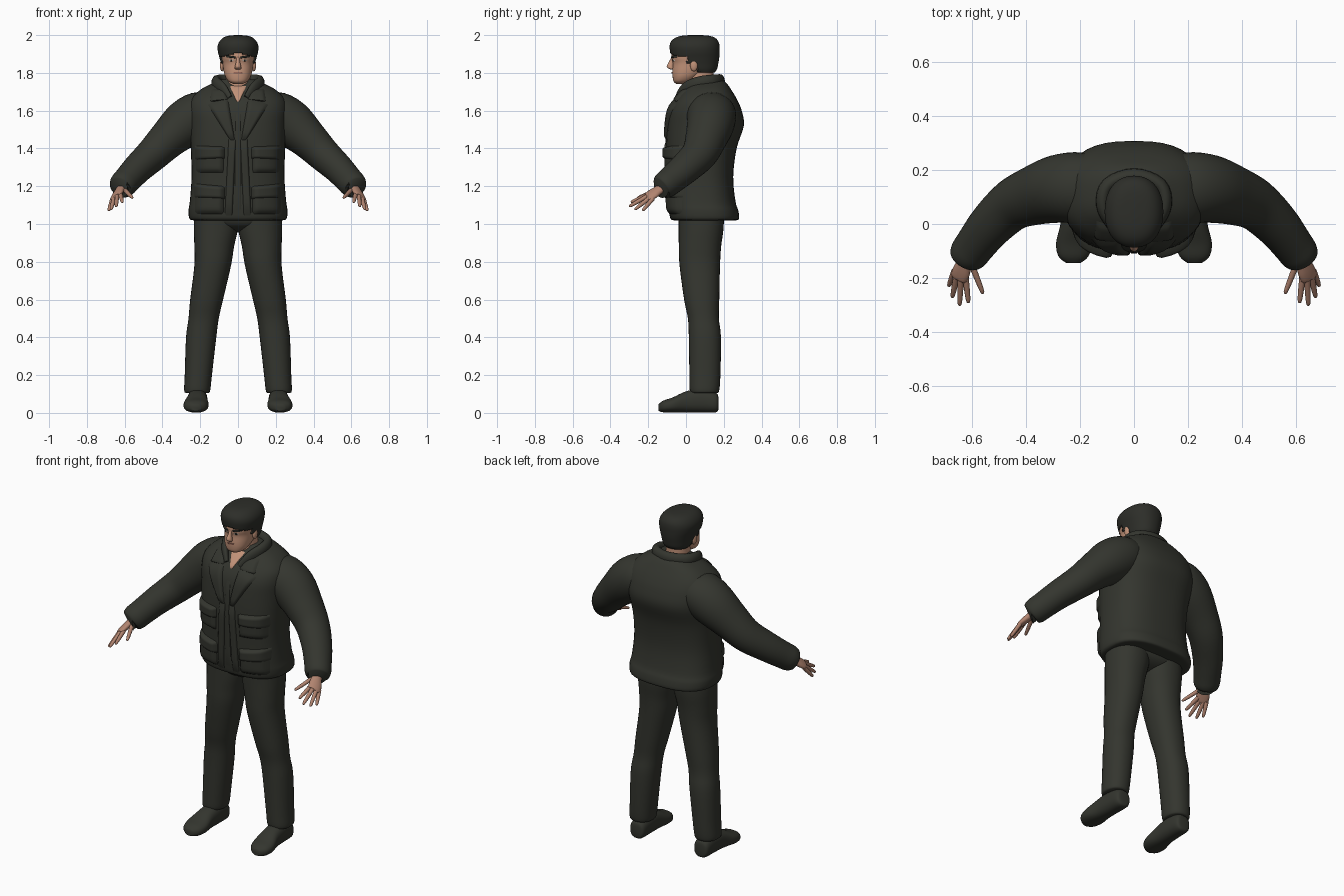
import bpy, bmesh, math
from mathutils import Vector
from mathutils.bvhtree import BVHTree

if "Cube" in bpy.data.objects:
    bpy.data.objects.remove(bpy.data.objects["Cube"])


def material(name, r, g, b):
    m = bpy.data.materials.new(name)
    m.use_nodes = True
    m.diffuse_color = (r, g, b, 1)
    bsdf = m.node_tree.nodes["Principled BSDF"]
    bsdf.inputs["Base Color"].default_value = (r, g, b, 1)
    bsdf.inputs["Roughness"].default_value = 0.8
    return m


CLOTH = material("dark olive cloth", .034, .036, .028)
HAIR = material("black hair", .026, .027, .022)
SKIN = material("skin", .54, .29, .19)
HAND = material("hand skin", .44, .23, .16)
LIP = material("lips", .32, .14, .1)
WHITE = material("eye white", .5, .45, .4)


def finish(name, bm, mat, side=1, recalc=True):
    """Mirror if asked, smooth the faces and link the object."""
    if side < 0:
        bmesh.ops.scale(bm, vec=(-1, 1, 1), verts=bm.verts)
        bmesh.ops.reverse_faces(bm, faces=bm.faces)
    if recalc:
        bmesh.ops.recalc_face_normals(bm, faces=bm.faces)
    me = bpy.data.meshes.new(name)
    bm.to_mesh(me)
    me.materials.append(mat)
    me.shade_smooth()
    me.set_sharp_from_angle(angle=math.radians(60))
    ob = bpy.data.objects.new(name, me)
    bpy.context.collection.objects.link(ob)
    return ob


def smooth_rows(rows, steps):
    """Catmull-Rom interpolation of every column."""
    out = []
    for i in range(len(rows) - 1):
        a, b, c, d = (rows[max(0, min(len(rows) - 1, i + k))] for k in (-1, 0, 1, 2))
        for s in range(steps):
            t = s / steps
            out.append([.5 * (2 * q + (r - p) * t + (2 * p - 5 * q + 4 * r - s4) * t * t
                              + (3 * q - p - 3 * r + s4) * t ** 3)
                        for p, q, r, s4 in zip(a, b, c, d)])
    return out + [list(rows[-1])]


def loft(rows, axis=None, ref=(0, 1, 0), power=2.0, sides=32, steps=4):
    """Skin of superellipse rings; each row is x, y, z, radius, radius."""
    rows = smooth_rows(rows, steps)
    bm, rings = bmesh.new(), []
    for i, row in enumerate(rows):
        c = Vector(row[:3])
        t = Vector(axis) if axis else (Vector(rows[min(i + 1, len(rows) - 1)][:3])
                                       - Vector(rows[max(i - 1, 0)][:3])).normalized()
        u = Vector(ref).cross(t).normalized()
        v = t.cross(u)
        ring = []
        for k in range(sides):
            a = math.tau * k / sides
            cu, sv = math.cos(a), math.sin(a)
            pu = math.copysign(abs(cu) ** (2 / power), cu) * max(row[3], .001)
            pv = math.copysign(abs(sv) ** (2 / power), sv) * max(row[4], .001)
            ring.append(bm.verts.new(c + u * pu + v * pv))
        rings.append(ring)
    for a, b in zip(rings, rings[1:]):
        for k in range(sides):
            n = (k + 1) % sides
            bm.faces.new((a[k], a[n], b[n], b[k]))
    bm.faces.new(rings[0][::-1])
    bm.faces.new(rings[-1])
    bm.normal_update()
    return bm


def stack(rows, power=2.0, sides=40, steps=4):
    """Level rings given as height, front, back, half width."""
    return loft([(0, (f + b) / 2, z, w, (b - f) / 2) for z, f, b, w in rows],
                axis=(0, 0, 1), power=power, sides=sides, steps=steps)


def panel(name, tree, corners, lift, mat, side=1, n=10):
    """Padded patch on the front of a surface: corners in x, z."""
    bm, grid = bmesh.new(), []
    bl, br, tr, tl = (Vector(c) for c in corners)
    for j in range(n + 1):
        row = []
        for i in range(n + 1):
            u, v = i / n, j / n
            p = bl.lerp(br, u).lerp(tl.lerp(tr, u), v)
            hit = tree.ray_cast(Vector((p.x, -2, p.y)), Vector((0, 1, 0)))[0]
            y = hit.y if hit else .08
            pad = min(1, 6 * min(u, 1 - u)) * min(1, 6 * min(v, 1 - v))
            row.append(bm.verts.new((p.x, y - lift * pad ** .5 + .003 * (pad == 0), p.y)))
        grid.append(row)
    for a, b in zip(grid, grid[1:]):
        for i in range(n):
            bm.faces.new((a[i], a[i + 1], b[i + 1], b[i]))
    bm.normal_update()
    if sum(f.normal.y for f in bm.faces) > 0:
        bmesh.ops.reverse_faces(bm, faces=bm.faces)
    return finish(name, bm, mat, side, recalc=False)


# Jacket body
bm = stack([(1.02, -.05, .25, .22), (1.025, -.08, .28, .255), (1.07, -.09, .277, .262),
            (1.12, -.095, .262, .255), (1.25, -.1, .25, .246), (1.4, -.105, .268, .25),
            (1.52, -.1, .306, .258), (1.6, -.088, .295, .262), (1.66, -.058, .27, .25),
            (1.71, -.015, .24, .2), (1.745, .02, .215, .135), (1.765, .03, .19, .09)], power=2.6)
body = BVHTree.FromBMesh(bm)
finish("jacket_body", bm, CLOTH)

# Jacket collar, wrapped around the back of the neck
half = [(.045, -.045, 1.665, .012, .02), (.085, 0, 1.715, .02, .035), (.115, .07, 1.745, .025, .036),
        (.095, .145, 1.755, .026, .036)]
path = half + [(0, .18, 1.757, .026, .036)] + [(-p[0], *p[1:]) for p in half[::-1]]
finish("jacket_collar", loft(path, ref=(0, 0, 1), sides=16), CLOTH)
panel("open_neck", body, [(-.006, 1.645), (.006, 1.645), (.05, 1.735), (-.05, 1.735)], .006, SKIN)
panel("inner_front", body, [(-.02, 1.04), (.02, 1.04), (.014, 1.63), (-.014, 1.63)], .004, CLOTH)

# Trouser seat
finish("trouser_seat", stack([(.955, .05, .11, .04), (.98, -.01, .17, .15), (1.02, -.04, .2, .228),
                              (1.1, -.04, .2, .23)], power=2.4), CLOTH)

# Head and neck
bm = stack([(1.742, -.052, 0, .026), (1.755, -.066, .03, .05), (1.78, -.071, .07, .067),
            (1.81, -.072, .11, .076), (1.85, -.07, .15, .082), (1.88, -.076, .16, .087),
            (1.92, -.07, .16, .09), (1.96, -.045, .14, .07), (1.98, 0, .1, .03)], power=2.3)
face = BVHTree.FromBMesh(bm)
finish("head", bm, SKIN)
finish("neck", loft([(0, .08, 1.62, .08, .085), (0, .075, 1.7, .068, .072),
                     (0, .075, 1.84, .066, .07)], axis=(0, 0, 1)), SKIN)
finish("nose", loft([(0, -.068, 1.885, .008, .008), (0, -.076, 1.86, .01, .014),
                     (0, -.083, 1.835, .016, .019), (0, -.078, 1.823, .017, .015),
                     (0, -.07, 1.817, .008, .006)], axis=(0, 0, 1), sides=16), SKIN)
panel("mouth", face, [(-.026, 1.796), (.026, 1.796), (.024, 1.806), (-.024, 1.806)], .004, LIP)

# Hair: a cap opened over the face and ears
bm = stack([(1.8, .02, .15, .07), (1.82, -.04, .164, .082), (1.85, -.065, .171, .09),
            (1.88, -.078, .176, .098), (1.91, -.084, .178, .106), (1.94, -.087, .178, .108),
            (1.965, -.08, .172, .099), (1.985, -.058, .155, .08), (1.996, -.025, .125, .053),
            (2, .02, .08, .015)], power=2.2, sides=64, steps=5)
bare = []
for f in bm.faces:
    c = f.calc_center_median()
    fringe = 1.908 - .25 * abs(c.x)
    if (c.y < .005 and c.z < fringe) or (c.y < .06 and c.z < 1.85) or c.z < 1.802:
        bare.append(f)
bmesh.ops.delete(bm, geom=bare, context="FACES")
hair = finish("hair", bm, HAIR)
mod = hair.modifiers.new("thickness", "SOLIDIFY")
mod.thickness, mod.offset = .014, -1

# Arm, hand, leg and shoe tables for the left side
ARM = [(.12, .135, 1.6, .09, .11), (.2, .135, 1.58, .122, .13), (.28, .13, 1.53, .125, .126),
       (.37, .105, 1.45, .104, .11), (.45, .07, 1.37, .09, .096), (.53, -.005, 1.295, .08, .085),
       (.585, -.075, 1.235, .074, .076), (.61, -.11, 1.207, .072, .072),
       (.622, -.13, 1.192, .06, .06), (.62, -.127, 1.194, .035, .035)]
PALM = [(.61, -.105, 1.205, .026, .022), (.625, -.145, 1.18, .03, .02),
        (.638, -.175, 1.16, .037, .018), (.648, -.2, 1.143, .034, .014), (.65, -.207, 1.14, .02, .006)]
FINGERS = {"index_finger": ((.623, -.195, 1.158), (.612, -.292, 1.115)),
           "middle_finger": ((.64, -.2, 1.15), (.645, -.302, 1.092)),
           "ring_finger": ((.655, -.19, 1.14), (.672, -.272, 1.076)),
           "little_finger": ((.664, -.175, 1.135), (.685, -.23, 1.07)),
           "thumb": ((.6, -.15, 1.18), (.558, -.258, 1.138))}
LEG = [(.116, .08, 1.08, .115, .12), (.117, .08, .98, .117, .119), (.126, .074, .88, .105, .112),
       (.134, .073, .78, .097, .107), (.166, .083, .6, .087, .093), (.182, .092, .5, .08, .082),
       (.195, .1, .4, .08, .085), (.21, .1, .2, .072, .082), (.216, .098, .12, .069, .078),
       (.216, .098, .105, .06, .068)]
SHOE = [(.212, .172, .05, .025, .03), (.213, .158, .055, .046, .052), (.214, .08, .065, .052, .063),
        (.217, 0, .058, .055, .056), (.222, -.07, .042, .066, .04), (.224, -.12, .034, .055, .031),
        (.224, -.145, .028, .025, .018)]

for side, tag in ((1, "left_"), (-1, "right_")):
    # Limbs
    finish(tag + "sleeve", loft(ARM), CLOTH, side)
    finish(tag + "trouser_leg", loft(LEG, axis=(0, 0, 1), power=2.2), CLOTH, side)
    finish(tag + "shoe", loft(SHOE, axis=(0, -1, 0), ref=(0, 0, 1), power=2.4), CLOTH, side)
    finish(tag + "palm", loft(PALM, ref=(.6, -.23, .77), sides=16), HAND, side)
    for name, (base, tip) in FINGERS.items():
        base, tip = Vector(base), Vector(tip)
        rows = [(*base.lerp(tip, t), r, r) for t, r in
                ((0, .012), (.4, .011), (.75, .0095), (.95, .007), (1, .002))]
        finish(tag + name, loft(rows, ref=(.6, -.23, .77), sides=12, steps=2), HAND, side)

    # Jacket front: edge strip, lapel, pockets with flaps
    for name, corners, lift in (
            ("front_edge", [(.03, 1.03), (.072, 1.03), (.05, 1.46), (.01, 1.46)], .012),
            ("lapel", [(.016, 1.44), (.04, 1.44), (.165, 1.635), (.055, 1.685)], .016),
            ("collar_leaf", [(.05, 1.655), (.15, 1.645), (.14, 1.715), (.07, 1.72)], .014),
            ("chest_pocket", [(.075, 1.27), (.225, 1.27), (.225, 1.4), (.075, 1.4)], .018),
            ("chest_flap", [(.07, 1.345), (.232, 1.335), (.232, 1.415), (.07, 1.41)], .028),
            ("hip_pocket", [(.075, 1.05), (.232, 1.05), (.23, 1.2), (.075, 1.19)], .02),
            ("hip_flap", [(.07, 1.13), (.235, 1.135), (.235, 1.215), (.07, 1.2)], .028)):
        panel(tag + name, body, corners, lift, CLOTH, side)

    # Face details
    for name, corners, lift, mat in (
            ("brow", [(.012, 1.876), (.066, 1.882), (.064, 1.895), (.012, 1.887)], .007, HAIR),
            ("eye_white", [(.02, 1.861), (.05, 1.861), (.048, 1.872), (.022, 1.872)], .003, WHITE),
            ("iris", [(.03, 1.861), (.04, 1.861), (.04, 1.872), (.03, 1.872)], .005, HAIR)):
        panel(tag + name, face, corners, lift, mat, side, n=8)
    bm = bmesh.new()
    bmesh.ops.create_uvsphere(bm, u_segments=16, v_segments=10, radius=1)
    bmesh.ops.scale(bm, vec=(.012, .02, .032), verts=bm.verts)
    bmesh.ops.translate(bm, vec=(.084, .042, 1.84), verts=bm.verts)
    finish(tag + "ear", bm, SKIN, side)
